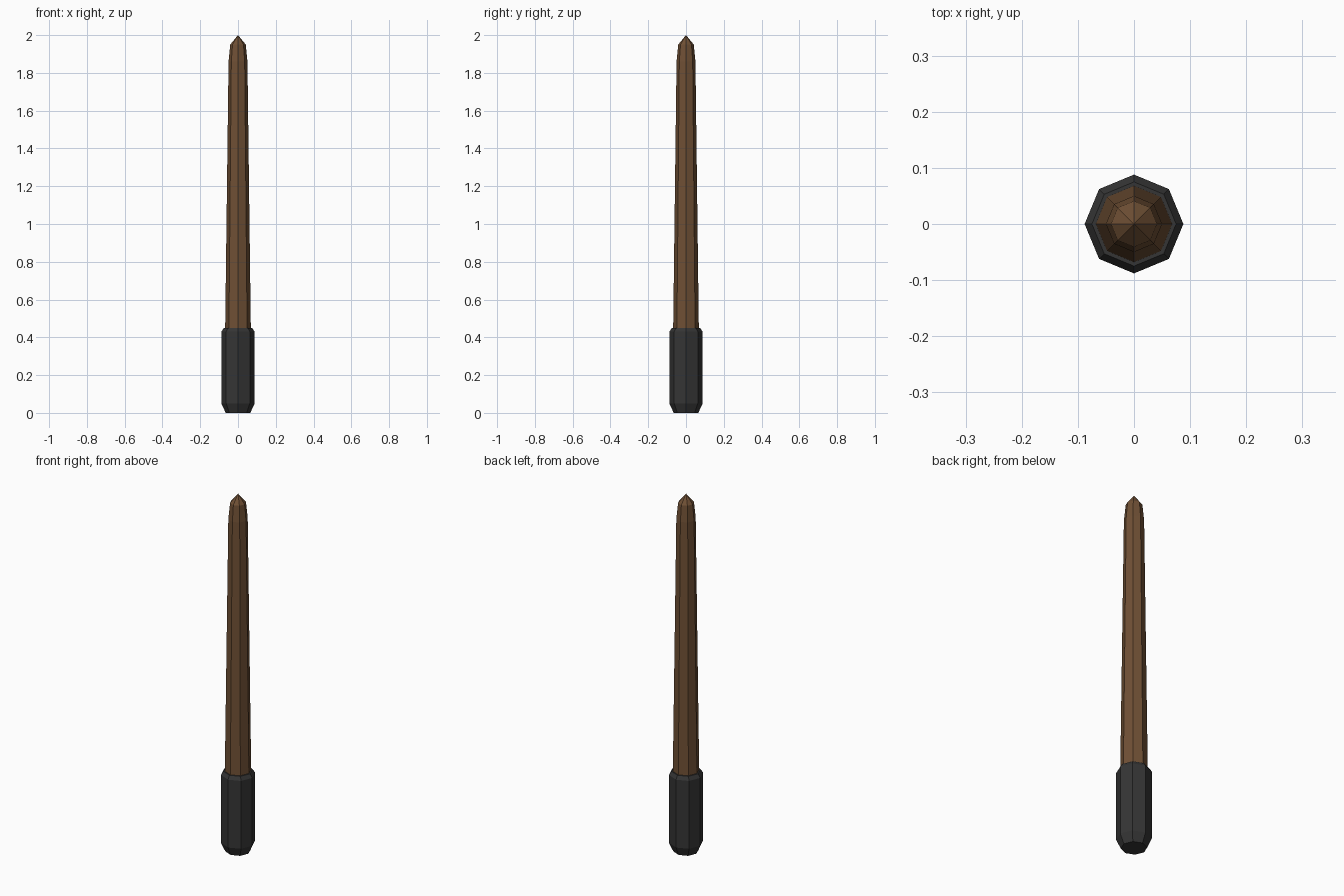
import bpy, bmesh
from math import cos, sin, pi

if "Cube" in bpy.data.objects:
    bpy.data.objects.remove(bpy.data.objects["Cube"])

SIDES = 8


def material(name, color):
    m = bpy.data.materials.new(name)
    m.diffuse_color = (*color, 1)
    m.use_nodes = True
    m.node_tree.nodes["Principled BSDF"].inputs["Base Color"].default_value = m.diffuse_color
    return m


def lathe(name, profile, mat):
    """Flat-shaded octagonal solid from (radius, z) points; radius 0 makes a tip."""
    bm = bmesh.new()
    rings = []
    for r, z in profile:
        count = SIDES if r else 1
        rings.append([bm.verts.new((r * cos(2 * pi * i / SIDES), r * sin(2 * pi * i / SIDES), z))
                      for i in range(count)])
    for a, b in zip(rings, rings[1:]):
        for i in range(SIDES):
            j = (i + 1) % SIDES
            bm.faces.new((a[i], a[j], b[0]) if len(b) == 1 else (a[i], a[j], b[j], b[i]))
    bm.faces.new(rings[0][::-1])
    if len(rings[-1]) > 1:
        bm.faces.new(rings[-1])
    mesh = bpy.data.meshes.new(name)
    bm.to_mesh(mesh)
    bm.free()
    mesh.materials.append(mat)
    obj = bpy.data.objects.new(name, mesh)
    bpy.context.collection.objects.link(obj)
    return obj


wood = material("wood", (0.16, 0.08, 0.035))
dark = material("dark_grip", (0.035, 0.035, 0.035))

# Grip with chamfered ends
lathe("grip", [(0.065, 0), (0.088, 0.05), (0.088, 0.43), (0.075, 0.45)], dark)

# Tapered shaft with a pointed tip
lathe("shaft", [(0.068, 0.44), (0.05, 1.86), (0.041, 1.95), (0, 2.0)], wood)
